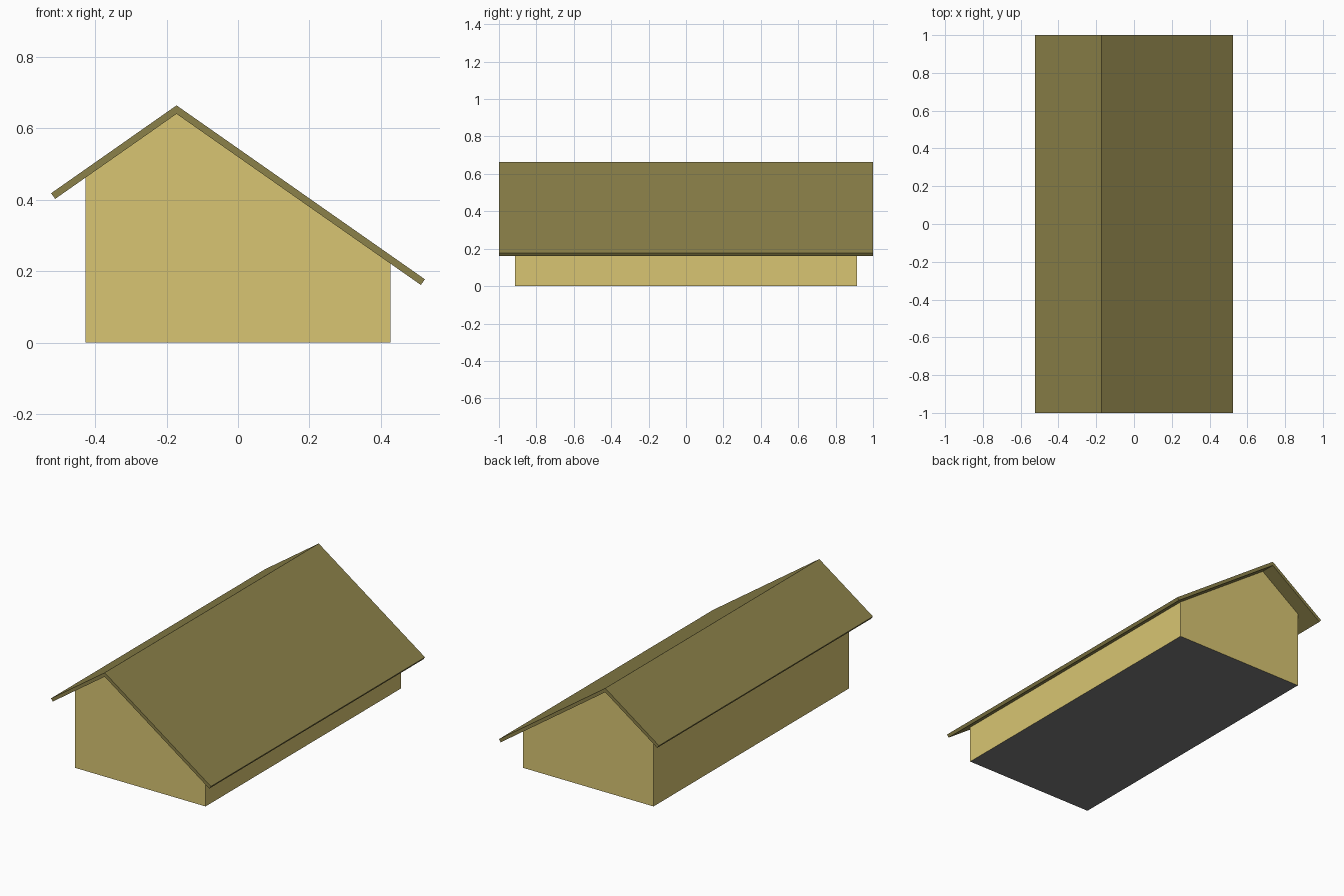
import bpy
import bmesh
import math

if "Cube" in bpy.data.objects:
    bpy.data.objects.remove(bpy.data.objects["Cube"])

PITCH = math.radians(35)
SLOPE = math.tan(PITCH)
RIDGE_X, RIDGE_Z = -0.172, 0.664      # top of the off-centre ridge
HALF_ROOF, HALF_WALL = 0.523, 0.427   # half widths along x
THICK = 0.0195                        # roof slab thickness
UNDER_Z = RIDGE_Z - THICK / math.cos(PITCH)


def material(name, rgb):
    mat = bpy.data.materials.new(name)
    mat.diffuse_color = (*rgb, 1)
    mat.use_nodes = True
    mat.node_tree.nodes["Principled BSDF"].inputs["Base Color"].default_value = mat.diffuse_color
    return mat


def prism(name, profile, half_length, mats):
    """Extrude an x-z profile along y, centred on y = 0."""
    bm = bmesh.new()
    face = bm.faces.new([bm.verts.new((x, -half_length, z)) for x, z in profile])
    out = bmesh.ops.extrude_face_region(bm, geom=[face], use_keep_orig=True)
    moved = [g for g in out["geom"] if isinstance(g, bmesh.types.BMVert)]
    bmesh.ops.translate(bm, verts=moved, vec=(0, 2 * half_length, 0))
    bmesh.ops.recalc_face_normals(bm, faces=bm.faces)
    mesh = bpy.data.meshes.new(name)
    bm.to_mesh(mesh)
    bm.free()
    for mat in mats:
        mesh.materials.append(mat)
    obj = bpy.data.objects.new(name, mesh)
    bpy.context.collection.objects.link(obj)
    return obj


wall_mat = material("wall_yellow", (0.69, 0.56, 0.17))
roof_mat = material("roof_olive", (0.26, 0.22, 0.067))
floor_mat = material("floor_grey", (0.2, 0.2, 0.2))


def under_roof(x):
    return UNDER_Z - abs(x - RIDGE_X) * SLOPE


# House body: gabled block with uneven eaves, dark underside
body = prism("walls", [
    (-HALF_WALL, 0), (HALF_WALL, 0),
    (HALF_WALL, under_roof(HALF_WALL)),
    (RIDGE_X, UNDER_Z),
    (-HALF_WALL, under_roof(-HALF_WALL)),
], 0.913, [wall_mat, floor_mat])
for poly in body.data.polygons:
    if poly.normal.z < -0.9:
        poly.material_index = 1

# Roof: one bent slab with square-cut eaves, overhanging all round
cut_x, cut_z = THICK * math.sin(PITCH), THICK * math.cos(PITCH)


def eave(side):
    x = side * HALF_ROOF
    z = RIDGE_Z - abs(x - RIDGE_X) * SLOPE
    return (x, z), (x - side * cut_x, z - cut_z)


left_top, left_low = eave(-1)
right_top, right_low = eave(1)
prism("roof", [left_top, left_low, (RIDGE_X, UNDER_Z),
               right_low, right_top, (RIDGE_X, RIDGE_Z)], 1.0, [roof_mat])
